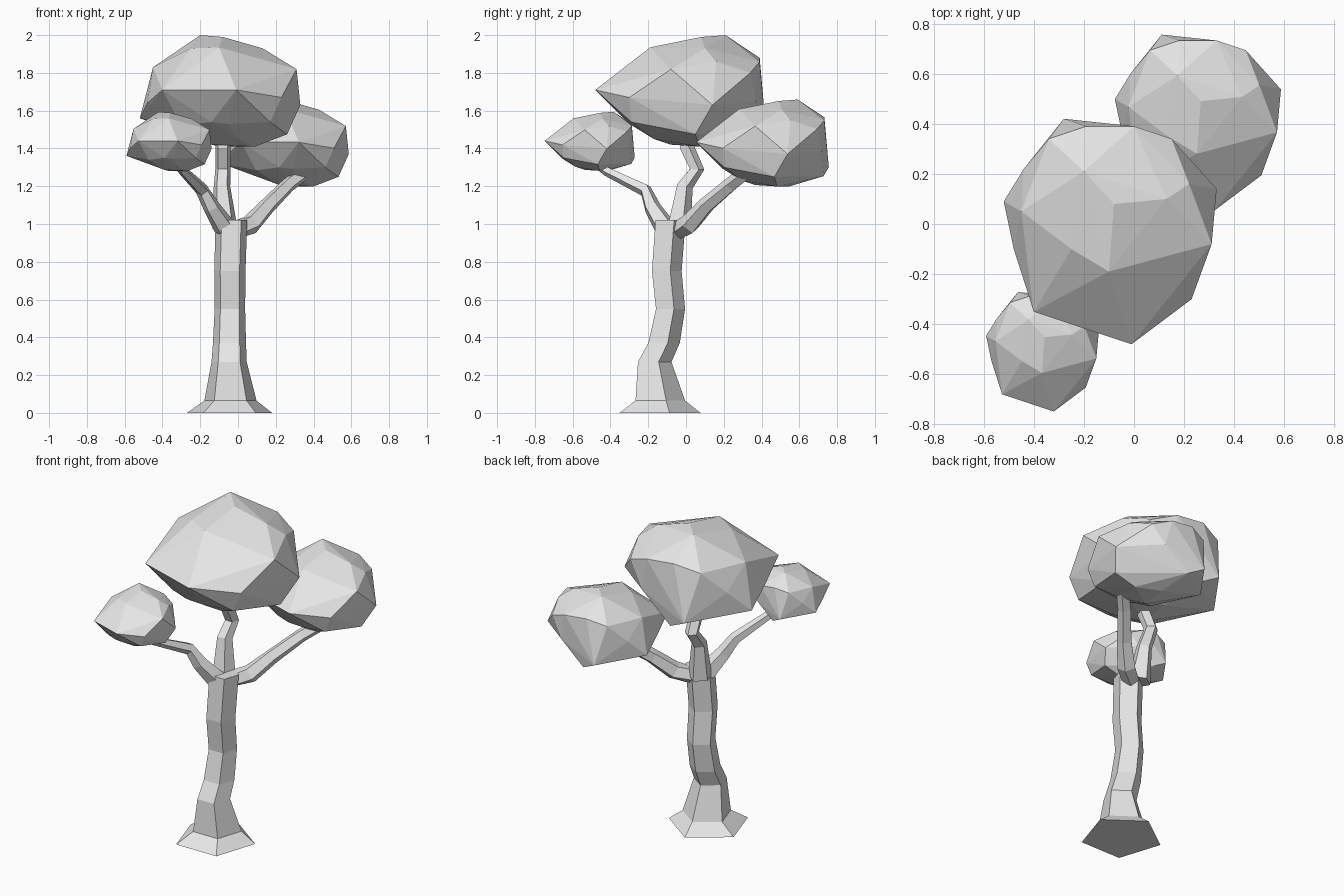
import bpy, bmesh
from math import cos, sin, pi
from mathutils import Vector

cube = bpy.data.objects.get("Cube")
if cube:
    bpy.data.objects.remove(cube, do_unlink=True)

grey = bpy.data.materials.new("light_grey")
grey.use_nodes = True
grey.diffuse_color = (0.8, 0.8, 0.8, 1)
grey.node_tree.nodes["Principled BSDF"].inputs["Base Color"].default_value = (0.8, 0.8, 0.8, 1)


def finish(name, bm):
    """Turn a bmesh into a flat shaded object."""
    bmesh.ops.recalc_face_normals(bm, faces=bm.faces)
    mesh = bpy.data.meshes.new(name)
    bm.to_mesh(mesh)
    bm.free()
    mesh.materials.append(grey)
    obj = bpy.data.objects.new(name, mesh)
    bpy.context.collection.objects.link(obj)
    return obj


def limb(name, path, upright=False, sides=5):
    """Sweep a pentagon along (x, y, z, radius) stations."""
    bm = bmesh.new()
    points = [Vector(p[:3]) for p in path]
    rings = []
    for i, centre in enumerate(points):
        along = points[min(i + 1, len(points) - 1)] - points[max(i - 1, 0)]
        axis = Vector((0, 0, 1)) if upright else along.normalized()
        side = Vector((0, 1, 0)).cross(axis).normalized()
        back = axis.cross(side)
        angles = [pi / 2 + 2 * pi * k / sides for k in range(sides)]
        rings.append([bm.verts.new(centre + path[i][3] * (side * cos(a) + back * sin(a)))
                      for a in angles])
    for low, high in zip(rings, rings[1:]):
        for k in range(sides):
            n = (k + 1) % sides
            bm.faces.new((low[k], low[n], high[n], high[k]))
    bm.faces.new(rings[0][::-1])
    bm.faces.new(rings[-1])
    return finish(name, bm)


# Trunk with flared foot
limb("trunk", [
    (-0.045, -0.16, 0, 0.237), (-0.04, -0.15, 0.065, 0.145), (-0.047, -0.175, 0.27, 0.098),
    (-0.045, -0.125, 0.37, 0.092), (-0.043, -0.09, 0.55, 0.085),
    (-0.043, -0.11, 0.75, 0.087), (-0.035, -0.09, 1.02, 0.088)], upright=True)

# Three branches
limb("middle_branch", [
    (-0.07, -0.04, 0.98, 0.07), (-0.085, -0.01, 1.2, 0.046),
    (-0.08, 0.055, 1.29, 0.042), (-0.08, 0.0, 1.41, 0.042), (-0.08, 0.0, 1.5, 0.04)])
limb("back_branch", [
    (-0.01, -0.04, 0.97, 0.05), (0.07, 0.02, 1.0, 0.055), (0.16, 0.11, 1.1, 0.045),
    (0.27, 0.24, 1.21, 0.04), (0.36, 0.33, 1.28, 0.04)])
limb("front_branch", [
    (-0.07, -0.11, 0.98, 0.06), (-0.14, -0.18, 1.09, 0.046),
    (-0.19, -0.215, 1.18, 0.036), (-0.29, -0.42, 1.28, 0.026), (-0.33, -0.49, 1.34, 0.025)])

# Corners of the faceted foliage shape, lower at the front and higher at the back
CROWN = [
    (-.2, .21, 2), (-.08, .08, 1.99), (.13, .1, 1.93), (-.25, -.1, 1.93), (-.1, -.19, 1.935),
    (-.45, .05, 1.83), (-.34, .34, 1.84), (-.19, .39, 1.88), (0, .39, 1.86), (.15, .34, 1.8),
    (.31, -.08, 1.82), (.22, .16, 1.86), (-.01, -.48, 1.71), (-.4, -.35, 1.71),
    (.23, -.3, 1.67), (.17, -.29, 1.54), (-.48, -.1, 1.64), (-.52, .09, 1.56),
    (-.44, .22, 1.7), (-.28, .42, 1.54), (-.16, .385, 1.48), (.33, .14, 1.63),
    (.05, .37, 1.65), (-.05, -.3, 1.53), (-.14, -.31, 1.54), (-.3, -.22, 1.52),
    (.26, .05, 1.475), (0, -.17, 1.45), (-.14, -.08, 1.42), (.09, .07, 1.41), (-.1, .15, 1.41)]
CENTRE = Vector((-0.095, -0.03, 1.7))


def foliage(name, centre, size):
    bm = bmesh.new()
    for p in CROWN:
        bm.verts.new(Vector(centre) + size * (Vector(p) - CENTRE))
    hull = bmesh.ops.convex_hull(bm, input=bm.verts)
    inside = [v for v in hull["geom_interior"] if isinstance(v, bmesh.types.BMVert)]
    bmesh.ops.delete(bm, geom=inside, context="VERTS")
    return finish(name, bm)


foliage("main_foliage", CENTRE, 1)
foliage("back_foliage", (0.255, 0.405, 1.425), 0.78)
foliage("front_foliage", (-0.365, -0.51, 1.435), 0.53)
